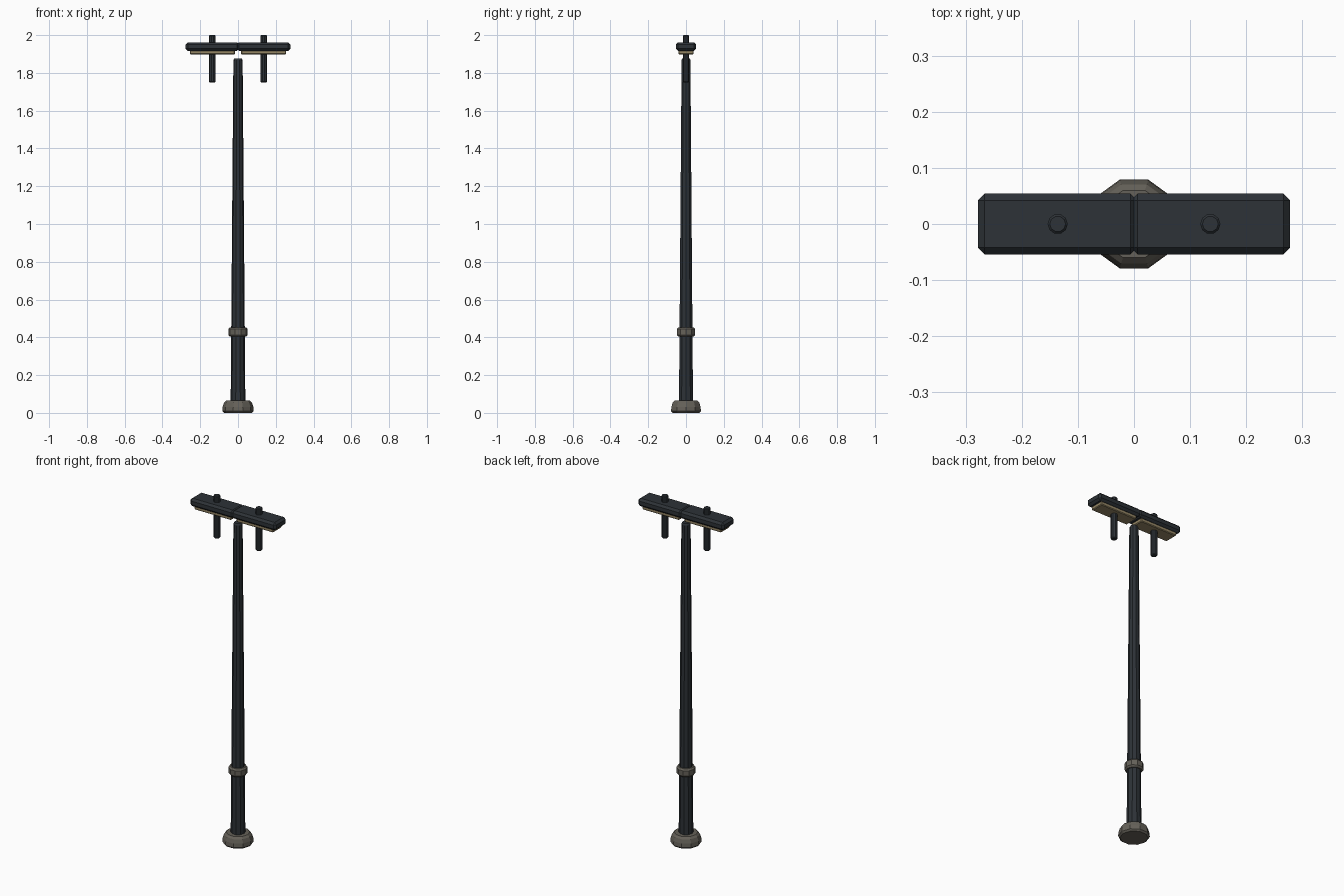
import bpy, bmesh, math

if "Cube" in bpy.data.objects:
    bpy.data.objects.remove(bpy.data.objects["Cube"])


def material(name, rgb):
    m = bpy.data.materials.new(name)
    m.diffuse_color = (*rgb, 1)
    m.use_nodes = True
    m.node_tree.nodes["Principled BSDF"].inputs["Base Color"].default_value = m.diffuse_color
    return m


DARK = material("dark_metal", (0.026, 0.032, 0.038))
STONE = material("warm_grey", (0.13, 0.12, 0.10))
LAMP = material("lamp_panel", (0.30, 0.24, 0.13))


def finish(bm, name, mat):
    bmesh.ops.recalc_face_normals(bm, faces=bm.faces)
    mesh = bpy.data.meshes.new(name)
    bm.to_mesh(mesh)
    bm.free()
    mesh.materials.append(mat)
    ob = bpy.data.objects.new(name, mesh)
    bpy.context.collection.objects.link(ob)
    return ob


def lathe(name, profile, mat, x=0, sides=10):
    """Closed faceted solid from (radius, z) rings."""
    bm = bmesh.new()
    rings = [[bm.verts.new((x + r * math.cos(math.tau * i / sides),
                            r * math.sin(math.tau * i / sides), z))
              for i in range(sides)] for r, z in profile]
    for a, b in zip(rings, rings[1:]):
        for i in range(sides):
            j = (i + 1) % sides
            bm.faces.new((a[i], a[j], b[j], b[i]))
    bm.faces.new(rings[0])
    bm.faces.new(rings[-1])
    return finish(bm, name, mat)


def bevel_box(name, centre, size, bevel, mat):
    bm = bmesh.new()
    bmesh.ops.create_cube(bm, size=1)
    for v in bm.verts:
        v.co = [c + s * k for c, s, k in zip(centre, size, v.co)]
    bmesh.ops.bevel(bm, geom=bm.edges[:], offset=bevel, segments=1,
                    affect='EDGES')
    return finish(bm, name, mat)


# Foot, tapered pole and collar
lathe("base", [(0.074, 0), (0.083, 0.009), (0.081, 0.032), (0.074, 0.054),
               (0.063, 0.065)], STONE)
lathe("pole", [(0.039, 0.05), (0.0245, 1.868), (0.020, 1.877)], DARK)
lathe("collar", [(0.043, 0.404), (0.051, 0.413), (0.051, 0.444),
                 (0.043, 0.453)], STONE)

# Twin lamp heads, each with a light panel and a vertical rod
for side, label in ((-1, "left"), (1, "right")):
    x = side * 0.136
    bevel_box(label + "_head", (x, 0, 1.939), (0.284, 0.108, 0.046), 0.012, DARK)
    bevel_box(label + "_light_panel", (x, 0, 1.910), (0.238, 0.080, 0.025),
              0.004, LAMP)
    lathe(label + "_rod", [(0.014, 1.75), (0.018, 1.754), (0.018, 1.996),
                           (0.014, 2.0)], DARK, x)
